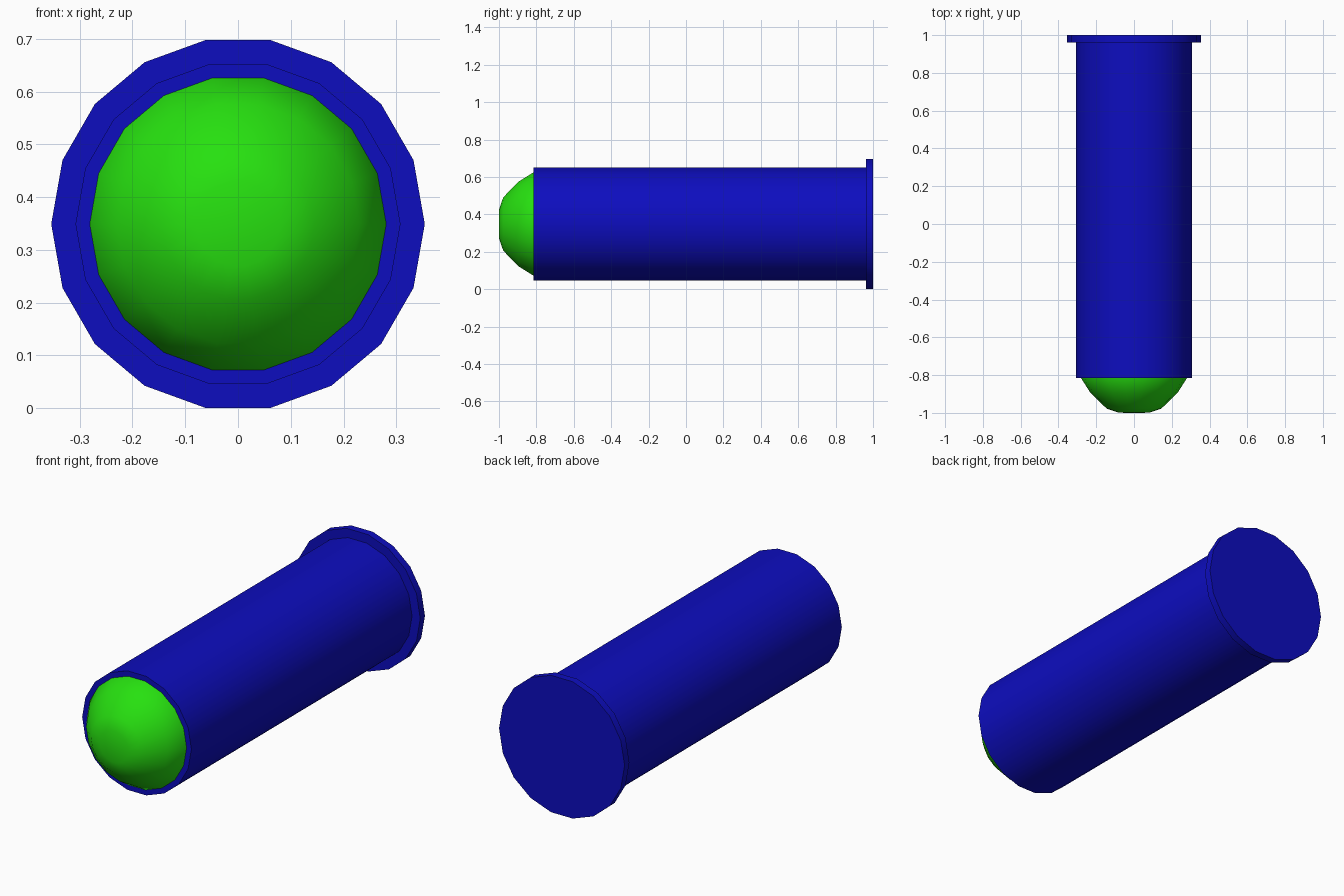
import bpy, bmesh, math

if "Cube" in bpy.data.objects:
    bpy.data.objects.remove(bpy.data.objects["Cube"], do_unlink=True)

SIDES = 18
AXIS_Z = 0.349


def make_material(name, rgb):
    mat = bpy.data.materials.new(name)
    mat.use_nodes = True
    mat.diffuse_color = (*rgb, 1)
    mat.node_tree.nodes["Principled BSDF"].inputs["Base Color"].default_value = (*rgb, 1)
    return mat


def lathe(name, profile, mat, sharp_angle):
    """Revolve (radius, y) points, listed front to back, about the lengthwise axis."""
    bm = bmesh.new()
    rings = []
    for r, y in profile:
        if r == 0:
            rings.append([bm.verts.new((0, y, AXIS_Z))] * SIDES)
        else:
            angles = [2 * math.pi * i / SIDES for i in range(SIDES)]
            rings.append([bm.verts.new((r * math.cos(a), y, AXIS_Z + r * math.sin(a)))
                          for a in angles])
    for a, b in zip(rings, rings[1:]):
        for i in range(SIDES):
            j = (i + 1) % SIDES
            bm.faces.new(dict.fromkeys((a[i], a[j], b[j], b[i])))
    bmesh.ops.recalc_face_normals(bm, faces=bm.faces)
    mesh = bpy.data.meshes.new(name)
    bm.to_mesh(mesh)
    bm.free()
    mesh.materials.append(mat)
    obj = bpy.data.objects.new(name, mesh)
    bpy.context.collection.objects.link(obj)
    bpy.ops.object.select_all(action="DESELECT")
    obj.select_set(True)
    bpy.context.view_layer.objects.active = obj
    bpy.ops.object.shade_smooth_by_angle(angle=math.radians(sharp_angle))
    return obj


blue = make_material("deep blue", (0.004, 0.004, 0.52))
green = make_material("bright green", (0.02, 0.75, 0.005))

# Casing body and the wider rim at its back end
lathe("casing", [(0, -0.815), (0.308, -0.815), (0.308, 0.97), (0, 0.97)], blue, 40)
lathe("back_rim", [(0, 0.962), (0.354, 0.962), (0.354, 1), (0, 1)], blue, 40)

# Rounded nose, closed at the back just inside the casing
lathe("nose", [(0, -1), (0.08, -0.999), (0.145, -0.977), (0.23, -0.895),
               (0.281, -0.815), (0.281, -0.80), (0, -0.80)], green, 60)
